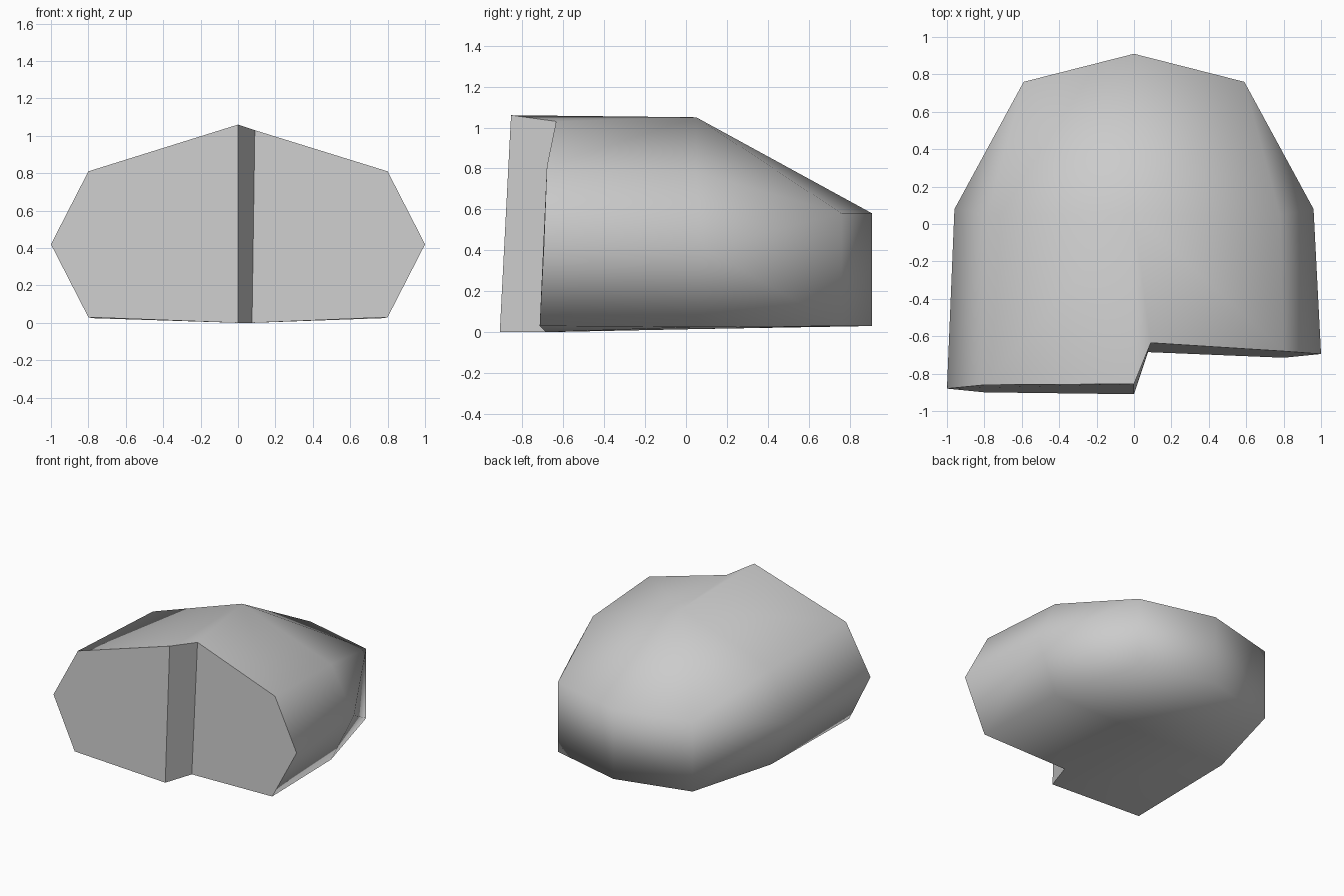
import bpy
import bmesh

if "Cube" in bpy.data.objects:
    bpy.data.objects.remove(bpy.data.objects["Cube"], do_unlink=True)

# one flat grey for the whole body
grey = bpy.data.materials.new("plain_grey")
grey.use_nodes = True
colour = (0.6, 0.6, 0.6, 1.0)
grey.diffuse_color = colour
grey.node_tree.nodes["Principled BSDF"].inputs["Base Color"].default_value = colour

bm = bmesh.new()


def row(points, side=1):
    return [bm.verts.new((x * side, y, z)) for x, y, z in points]


def faces(*loops):
    return [bm.faces.new(loop) for loop in loops]


# centre line, shared by both halves
front_low, front_top = row([(0, -0.91, 0), (0, -0.855, 1.06)])
mid_low, mid_top = row([(0, 0.05, 0.015), (0, 0.05, 1.05)])
tail_low, tail_top = row([(0, 0.91, 0.03), (0, 0.91, 0.58)])

# stepped-back inner edge of the left front
step_low, step_top = row([(0.075, -0.685, 0), (0.09, -0.635, 1.03)])

# front rims: bottom corner, widest point, top corner
right_rim = row([(-0.8, -0.90, 0.03), (-1, -0.88, 0.42), (-0.8, -0.86, 0.81)])
left_rim = row([(0.8, -0.715, 0.03), (1, -0.695, 0.42), (0.8, -0.68, 0.81)])

# each half: belly, sides, roof and tapered tail
for side, rim, low, top in ((-1, right_rim, front_low, front_top),
                            (1, left_rim, step_low, step_top)):
    mid = row([(0.78, 0.05, 0.025), (0.96, 0.08, 0.41), (0.78, 0.05, 0.78)], side)
    tail = row([(0.59, 0.76, 0.03), (0.59, 0.76, 0.58)], side)
    faces((low, rim[0], mid[0], mid_low),
          (rim[0], rim[1], mid[1], mid[0]),
          (rim[1], rim[2], mid[2], mid[1]),
          (rim[2], top, mid_top, mid[2]),
          (mid_low, mid[0], tail[0], tail_low),
          (mid[0], mid[1], tail[0]),
          (mid[1], tail[1], tail[0]),
          (mid[1], mid[2], tail[1]),
          (mid[2], mid_top, tail[1]),
          (mid_top, tail_top, tail[1]),
          (tail[0], tail[1], tail_top, tail_low))

# slivers joining the step to the centre line
faces((front_low, step_low, mid_low), (front_top, mid_top, step_top))

# flat front panels and the step wall between them
flat = faces((front_low, front_top, *reversed(right_rim)),
             (step_low, *left_rim, step_top),
             (front_low, step_low, step_top, front_top))

bmesh.ops.recalc_face_normals(bm, faces=bm.faces)
for face in bm.faces:
    face.smooth = True
for face in flat:
    face.smooth = False
    for edge in face.edges:
        edge.smooth = False

mesh = bpy.data.meshes.new("faceted_body")
bm.to_mesh(mesh)
bm.free()
mesh.materials.append(grey)
body = bpy.data.objects.new("faceted_body", mesh)
bpy.context.collection.objects.link(body)
